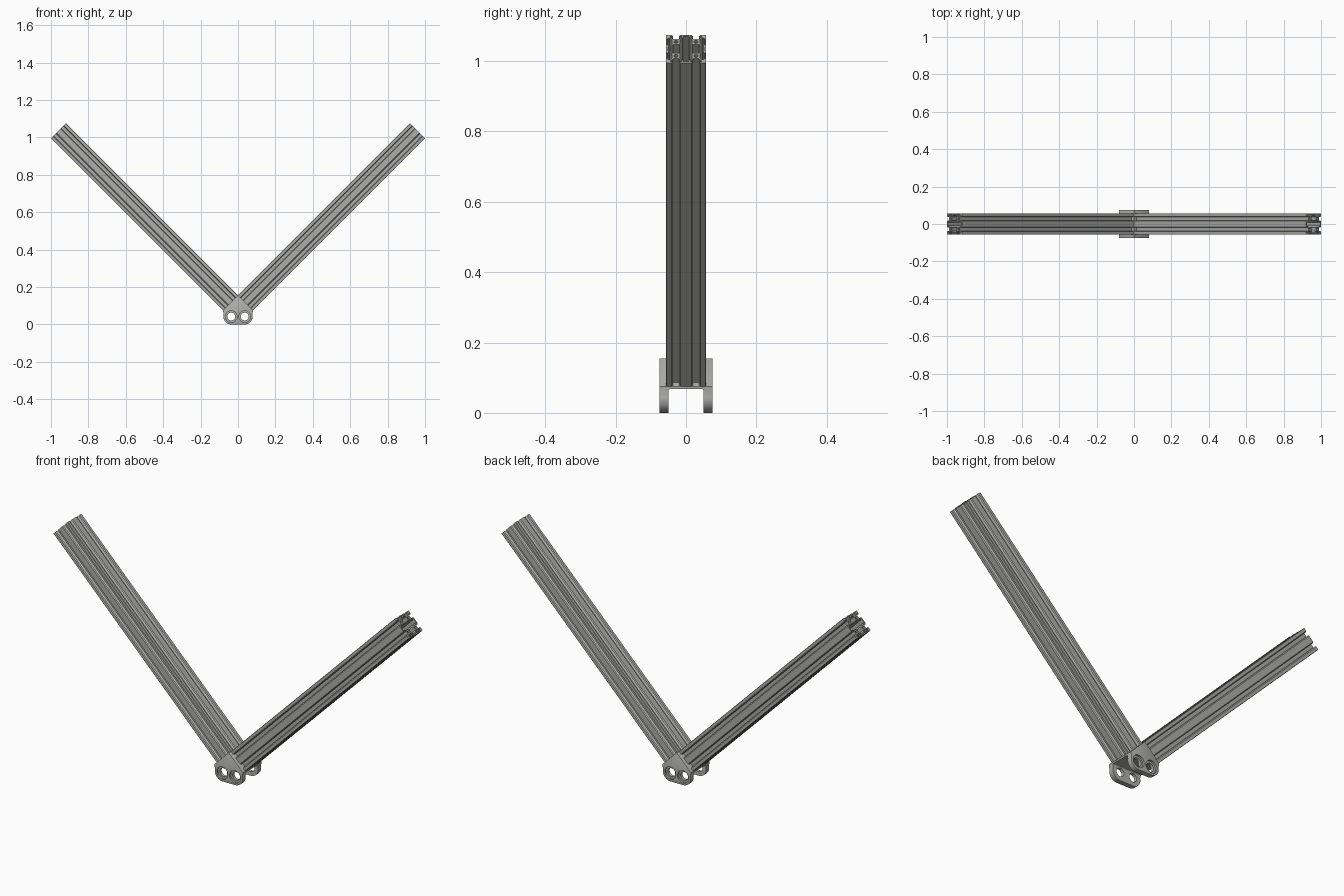
import bpy
from math import cos, sin, pi, radians

cube = bpy.data.objects.get("Cube")
if cube:
    bpy.data.objects.remove(cube)

MM = 0.002825          # profile unit to model unit
RUN = 0.92             # horizontal run of each arm
APEX = 0.155           # height where the arms meet

metal = bpy.data.materials.new("aluminium grey")
metal.use_nodes = True
GREY = (0.42, 0.42, 0.41, 1)
metal.diffuse_color = GREY
metal.node_tree.nodes["Principled BSDF"].inputs["Base Color"].default_value = GREY


def activate(obj):
    bpy.ops.object.select_all(action="DESELECT")
    obj.select_set(True)
    bpy.context.view_layer.objects.active = obj


def circle(cx, cy, r, n=20, start=0, sweep=2 * pi, closed=True):
    steps = n if closed else n - 1
    return [(cx + r * cos(start + sweep * i / steps),
             cy + r * sin(start + sweep * i / steps)) for i in range(n)]


def ring(octant):
    """Repeat an eighth of a profile (top middle to corner) all the way round."""
    quarter = octant + [(v, u) for u, v in reversed(octant)]
    points = []
    for turn in range(4):
        for u, v in quarter:
            for _ in range(turn):
                u, v = v, -u
            points.append((u, v))
    return points


def extrude(name, loops, half):
    """Extrude a filled outline with holes along its local z axis."""
    curve = bpy.data.curves.new(name, "CURVE")
    curve.dimensions = "2D"
    curve.fill_mode = "BOTH"
    curve.extrude = half
    for loop in loops:
        spline = curve.splines.new("POLY")
        spline.points.add(len(loop) - 1)
        for p, (x, y) in zip(spline.points, loop):
            p.co = (x, y, 0, 1)
        spline.use_cyclic_u = True
    obj = bpy.data.objects.new(name, curve)
    bpy.context.collection.objects.link(obj)
    activate(obj)
    bpy.ops.object.convert(target="MESH")
    obj = bpy.context.object
    bpy.ops.object.mode_set(mode="EDIT")
    bpy.ops.mesh.select_all(action="SELECT")
    bpy.ops.mesh.remove_doubles(threshold=1e-5)
    bpy.ops.mesh.normals_make_consistent(inside=False)
    bpy.ops.object.mode_set(mode="OBJECT")
    obj.data.materials.clear()
    obj.data.materials.append(metal)
    return obj


# Slotted square profile: two slots per side, hollow centre, four round bores
outer = ring([(5.4, 20), (7, 18.2), (4.5, 18.2), (4.5, 16.5), (7, 14), (13, 14),
              (15.5, 16.5), (15.5, 18.2), (13, 18.2), (14.6, 20), (19.4, 20)])
hollow = ring([(3.2, 18.2), (3.2, 16), (6, 13.2), (6, 6.2)])
bores = [circle(10 * sx, 10 * sy, 2.1, 16) for sx in (-1, 1) for sy in (-1, 1)]
profile = [[(u * MM, v * MM) for u, v in loop] for loop in [outer, hollow] + bores]

# Two arms leaning outwards at 45 degrees
for side, name in ((1, "left_arm"), (-1, "right_arm")):
    arm = extrude(name, profile, RUN / 2 ** 0.5)
    arm.rotation_euler = (0, side * radians(45), 0)
    arm.location = (side * (RUN / 2 + 0.04), 0, APEX - 0.04 + RUN / 2)
    activate(arm)
    bpy.ops.object.shade_smooth_by_angle(angle=radians(30))

# Corner bracket: pointed top, two round lobes below
LOBE_X, LOBE_Z, LOBE_R = 0.036, 0.042, 0.042
right_side = [(0.08, 0.075)] + circle(LOBE_X, LOBE_Z, LOBE_R, 14, radians(12),
                                      radians(-102), False)
outline = [(0, APEX)] + right_side + [(-x, z) for x, z in reversed(right_side)]
bracket = extrude("corner_bracket", [outline], 0.075)
bracket.rotation_euler = (radians(90), 0, 0)
bevel = bracket.modifiers.new("edge rounding", "BEVEL")
bevel.width = 0.004
bevel.segments = 2
bevel.limit_method = "ANGLE"
bevel.angle_limit = radians(60)

cutters = []


def cut_with(cutter):
    cutter.hide_render = True
    cutters.append(cutter)
    mod = bracket.modifiers.new("cut", "BOOLEAN")
    mod.operation = "DIFFERENCE"
    mod.solver = "EXACT"
    mod.object = cutter


# Gap between the two bracket ears, with rounded inner corners
bpy.ops.mesh.primitive_cube_add(size=1, location=(0, 0, 0.018))
gap = bpy.context.object
gap.name = "gap_cutter"
gap.scale = (0.4, 0.1, 0.1)
bpy.ops.object.transform_apply(location=False, rotation=False, scale=True)
soft = gap.modifiers.new("round", "BEVEL")
soft.width = 0.006
soft.segments = 3
cut_with(gap)

# Bolt holes through the ears, counterbored from outside
for sx in (-1, 1):
    for y, r, depth in ((0, 0.021, 0.3), (0.085, 0.031, 0.04), (-0.085, 0.031, 0.04)):
        bpy.ops.mesh.primitive_cylinder_add(
            vertices=32, radius=r, depth=depth,
            location=(sx * LOBE_X, y, LOBE_Z), rotation=(radians(90), 0, 0))
        bpy.context.object.name = "hole_cutter"
        cut_with(bpy.context.object)

activate(bracket)
bpy.ops.object.convert(target="MESH")
bracket = bpy.context.object
for cutter in cutters:
    bpy.data.objects.remove(cutter)
bracket.data.materials.clear()
bracket.data.materials.append(metal)
for poly in bracket.data.polygons:
    poly.material_index = 0
activate(bracket)
bpy.ops.object.shade_smooth_by_angle(angle=radians(30))
